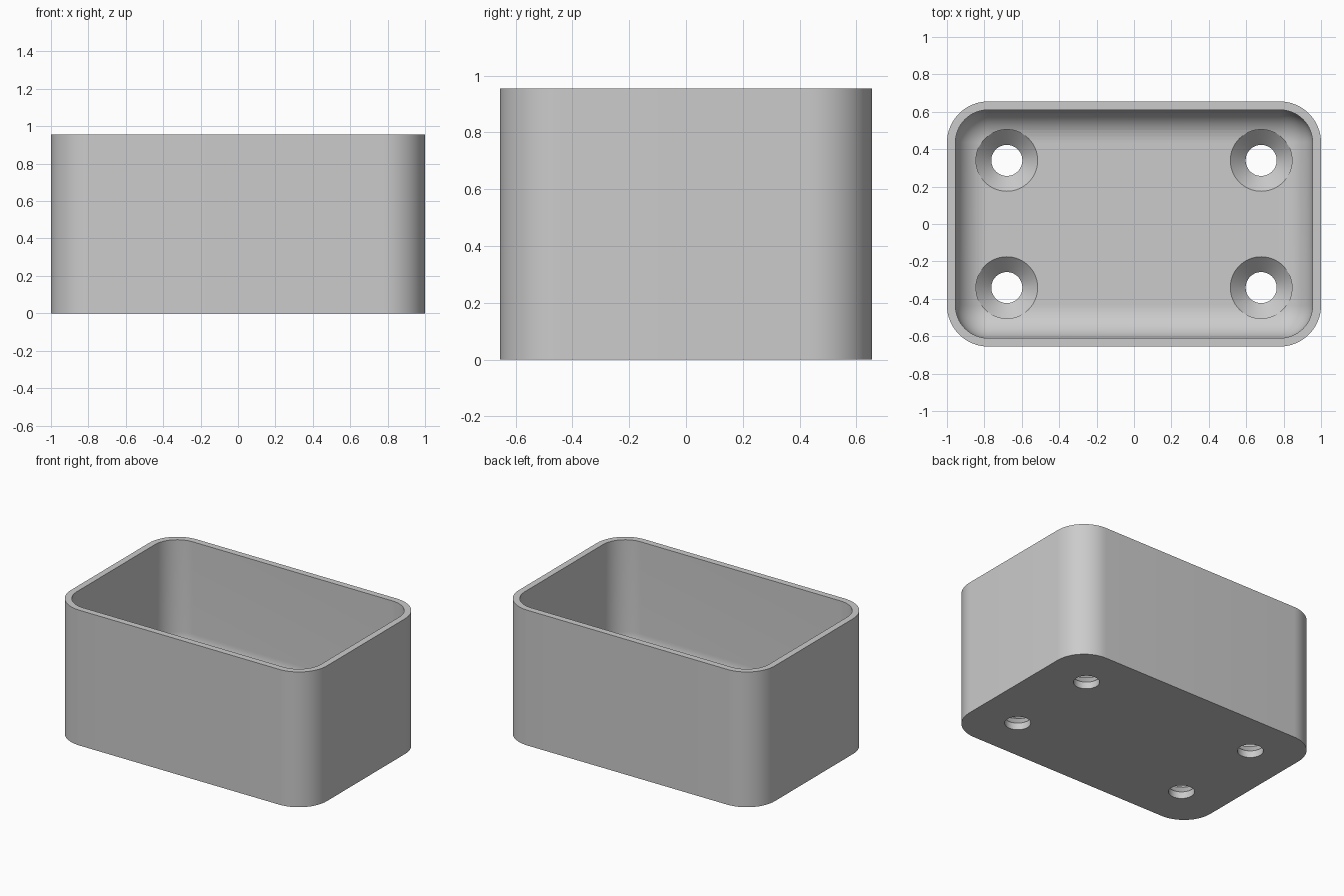
import bpy
import bmesh
from math import cos, sin, pi

WIDTH, DEPTH, HEIGHT = 2.0, 1.31, 0.955
CORNER, WALL, FLOOR = 0.22, 0.045, 0.13
FILLET = CORNER - WALL
STEPS = 16

if "Cube" in bpy.data.objects:
    bpy.data.objects.remove(bpy.data.objects["Cube"])

grey = bpy.data.materials.new("plain grey")
grey.use_nodes = True
colour = (0.6, 0.6, 0.6, 1)
grey.diffuse_color = colour
grey.node_tree.nodes["Principled BSDF"].inputs["Base Color"].default_value = colour


def rounded_loop(bm, inset, z):
    """Ring of vertices round a rounded rectangle."""
    r = max(CORNER - inset, 0.0005)
    cx, cy = WIDTH / 2 - inset - r, DEPTH / 2 - inset - r
    ring = []
    for k, (sx, sy) in enumerate(((1, 1), (-1, 1), (-1, -1), (1, -1))):
        for i in range(STEPS + 1):
            a = (k + i / STEPS) * pi / 2
            ring.append(bm.verts.new((sx * cx + r * cos(a), sy * cy + r * sin(a), z)))
    return ring


def circle_loop(bm, centre, radius, z, count=64):
    return [bm.verts.new((centre[0] + radius * cos(2 * pi * i / count),
                          centre[1] + radius * sin(2 * pi * i / count), z))
            for i in range(count)]


def skin(bm, rings):
    """Join successive rings and cap both ends."""
    for a, b in zip(rings, rings[1:]):
        n = len(a)
        for i in range(n):
            j = (i + 1) % n
            bm.faces.new((a[i], a[j], b[j], b[i]))
    bm.faces.new(rings[0])
    bm.faces.new(rings[-1])
    bmesh.ops.recalc_face_normals(bm, faces=bm.faces)


def make_object(name, bm):
    mesh = bpy.data.meshes.new(name)
    bm.to_mesh(mesh)
    bm.free()
    mesh.materials.append(grey)
    obj = bpy.data.objects.new(name, mesh)
    bpy.context.collection.objects.link(obj)
    return obj


# Open box: outer wall, rim, inner wall, then the filleted floor
bm = bmesh.new()
profile = [(0, 0), (0, HEIGHT), (WALL, HEIGHT)]
for i in range(STEPS + 1):
    a = i / STEPS * pi / 2
    profile.append((WALL + FILLET * (1 - cos(a)), FLOOR + FILLET * (1 - sin(a))))
skin(bm, [rounded_loop(bm, inset, z) for inset, z in profile])
bmesh.ops.remove_doubles(bm, verts=bm.verts, dist=0.0001)
box = make_object("open_box", bm)

# Four countersunk screw holes
bm = bmesh.new()
HOLE, SINK, SEAT = 0.083, 0.165, 0.048
for x in (-0.68, 0.68):
    for y in (-0.34, 0.34):
        skin(bm, [circle_loop(bm, (x, y), r, z) for r, z in
                  ((HOLE, -0.1), (HOLE, SEAT), (SINK, FLOOR), (SINK, 0.5))])
cutter = make_object("screw_hole_cutter", bm)
cutter.hide_render = True

cut = box.modifiers.new("screw holes", "BOOLEAN")
cut.operation = "DIFFERENCE"
cut.solver = "EXACT"
cut.object = cutter
bpy.context.view_layer.objects.active = box
box.select_set(True)
bpy.ops.object.modifier_apply(modifier=cut.name)
bpy.data.objects.remove(cutter)

# Smooth curves, crisp rims
bpy.ops.object.shade_smooth_by_angle(angle=pi / 6)
